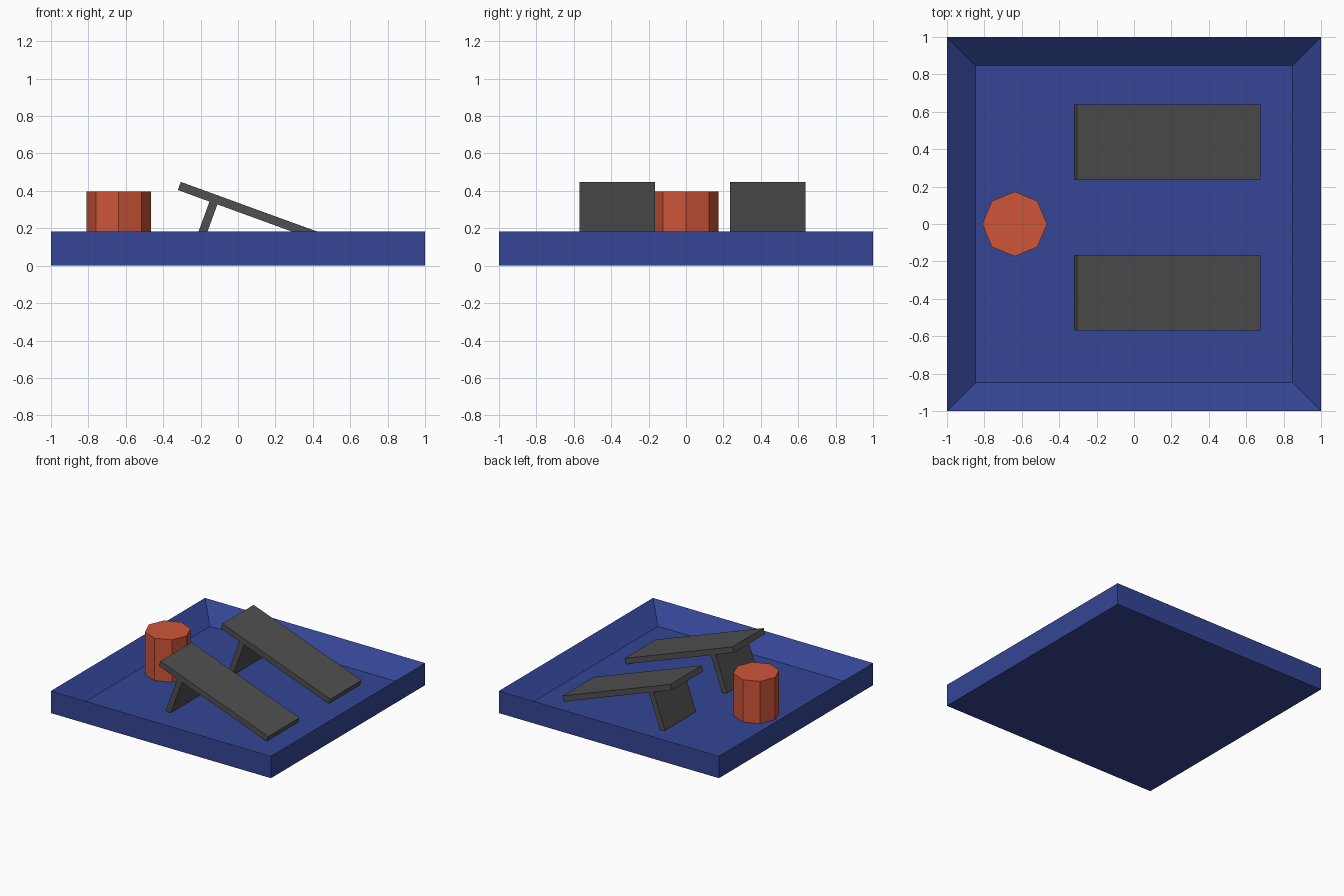
import bpy, bmesh
from math import radians, sin, cos, tau
from mathutils import Matrix, Vector

if "Cube" in bpy.data.objects:
    bpy.data.objects.remove(bpy.data.objects["Cube"])

RIM, FLOOR, TILT = 0.182, 0.048, radians(20)


def material(name, color):
    m = bpy.data.materials.new(name)
    m.diffuse_color = color
    m.use_nodes = True
    m.node_tree.nodes["Principled BSDF"].inputs["Base Color"].default_value = m.diffuse_color
    return m


def add_object(name, bm, mat=None):
    bmesh.ops.recalc_face_normals(bm, faces=bm.faces)
    me = bpy.data.meshes.new(name)
    bm.to_mesh(me)
    bm.free()
    ob = bpy.data.objects.new(name, me)
    bpy.context.collection.objects.link(ob)
    if mat:
        me.materials.append(mat)
    return ob


def box(name, size, center, tilt, mat):
    bm = bmesh.new()
    bmesh.ops.create_cube(bm, size=1)
    bm.transform(Matrix.Diagonal((*size, 1)))
    ob = add_object(name, bm, mat)
    ob.location = center
    ob.rotation_euler.y = tilt
    return ob


blue = material("blue", (0.035, 0.06, 0.30, 1))
red = material("red", (0.62, 0.09, 0.04, 1))
grey = material("dark_grey", (0.08, 0.08, 0.08, 1))

# Tray: straight outer walls, sharp rim, inner walls sloping to the floor
bm = bmesh.new()
loops = []
for half, z in ((1, 0), (1, RIM), (0.847, FLOOR)):
    loops.append([bm.verts.new((half * sx, half * sy, z))
                  for sx, sy in ((-1, -1), (1, -1), (1, 1), (-1, 1))])
for a, b in zip(loops, loops[1:]):
    for i in range(4):
        j = (i + 1) % 4
        bm.faces.new((a[i], a[j], b[j], b[i]))
bm.faces.new(loops[0])
bm.faces.new(loops[-1])
add_object("tray", bm, blue)

# Octagonal post with corners on the axes
bm = bmesh.new()
ring = [bm.verts.new((-0.638 + 0.173 * cos(tau * i / 8), 0.173 * sin(tau * i / 8), FLOOR))
        for i in range(8)]
base = bm.faces.new(ring)
top = bmesh.ops.extrude_face_region(bm, geom=[base], use_keep_orig=True)["geom"]
bmesh.ops.translate(bm, vec=(0, 0, 0.396 - FLOOR),
                    verts=[v for v in top if isinstance(v, bmesh.types.BMVert)])
add_object("post", bm, red)

# Two tilted boards, each propped by a leg square to the board
along = Vector((cos(TILT), 0, -sin(TILT)))
normal = Vector((sin(TILT), 0, cos(TILT)))
length, thick, width = 1.044, 0.046, 0.404
for side, y in (("front", -0.368), ("back", 0.438)):
    corner = Vector((-0.306, y, 0.448))  # upper edge of the high end
    box(side + "_board", (length, width, thick),
        corner + along * length / 2 - normal * thick / 2, TILT, grey)
    foot = Vector((-0.236, y, FLOOR))
    leg = 0.315
    box(side + "_leg", (0.045, width, leg), foot + normal * leg / 2, TILT, grey)
